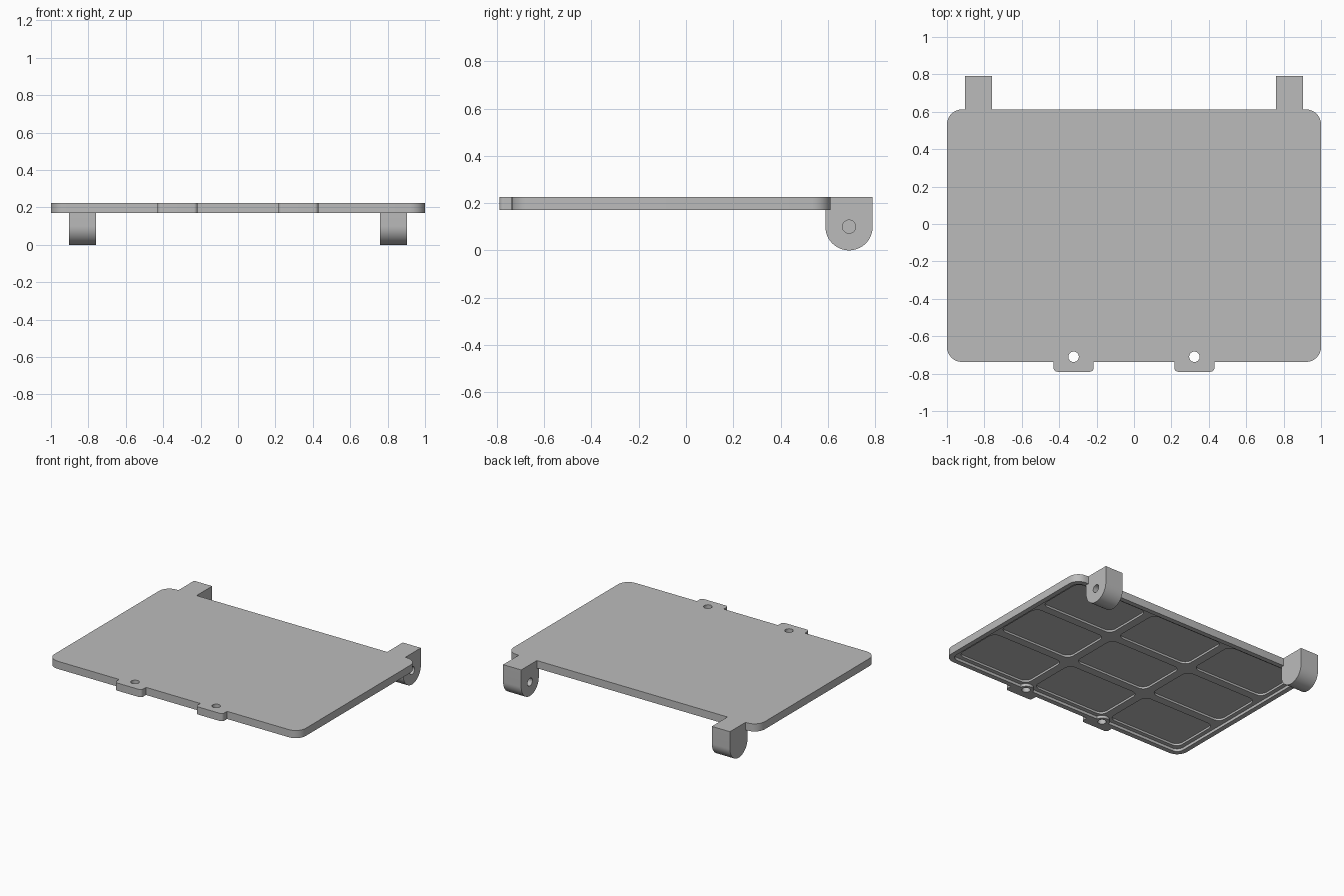
import bpy, bmesh, math
from mathutils import Matrix

if "Cube" in bpy.data.objects:
    bpy.data.objects.remove(bpy.data.objects["Cube"], do_unlink=True)

grey = bpy.data.materials.new("plain grey")
grey.use_nodes = True
grey.diffuse_color = (0.5, 0.5, 0.5, 1)
grey.node_tree.nodes["Principled BSDF"].inputs["Base Color"].default_value = (0.5, 0.5, 0.5, 1)

TOP, BOTTOM = 0.225, 0.17
MID_Y, WIDTH, DEPTH = -0.0625, 2.0, 1.35


def arc(cx, cy, r, start, end, steps):
    return [(cx + r * math.cos(math.radians(start + (end - start) * i / steps)),
             cy + r * math.sin(math.radians(start + (end - start) * i / steps)))
            for i in range(steps + 1)]


def rounded(cx, cy, w, d, r):
    points = []
    for k, (sx, sy) in enumerate([(1, 1), (-1, 1), (-1, -1), (1, -1)]):
        points += arc(cx + sx * (w / 2 - r), cy + sy * (d / 2 - r), r, 90 * k, 90 * k + 90, 8)
    return points


def circle(cx, cy, r):
    return arc(cx, cy, r, 0, 360, 32)[:-1]


def prism(name, outline, low, high, matrix=None):
    bm = bmesh.new()
    face = bm.faces.new([bm.verts.new((x, y, low)) for x, y in outline])
    side = bmesh.ops.extrude_face_region(bm, geom=[face])["geom"]
    bmesh.ops.translate(bm, vec=(0, 0, high - low),
                        verts=[v for v in side if isinstance(v, bmesh.types.BMVert)])
    if matrix:
        bm.transform(matrix)
    bmesh.ops.recalc_face_normals(bm, faces=bm.faces)
    mesh = bpy.data.meshes.new(name)
    bm.to_mesh(mesh)
    bm.free()
    mesh.materials.append(grey)
    obj = bpy.data.objects.new(name, mesh)
    bpy.context.collection.objects.link(obj)
    return obj


def activate(obj):
    bpy.ops.object.select_all(action="DESELECT")
    obj.select_set(True)
    bpy.context.view_layer.objects.active = obj


def combine(target, tool, operation):
    mod = target.modifiers.new("shape", "BOOLEAN")
    mod.operation, mod.solver, mod.object = operation, "EXACT", tool
    activate(target)
    bpy.ops.object.modifier_apply(modifier=mod.name)
    bpy.data.objects.remove(tool, do_unlink=True)


def finish(obj):
    activate(obj)
    bpy.ops.object.shade_smooth_by_angle(angle=math.radians(30))


# Lid plate with two front tabs
plate = prism("lid_plate", rounded(0, MID_Y, WIDTH, DEPTH, 0.08), BOTTOM, TOP)
for s in (-1, 1):
    combine(plate, prism("tab", rounded(s * 0.323, -0.745, 0.213, 0.09, 0.02), BOTTOM, TOP), "UNION")

# Stepped underside: shallow recess inside the rim, then nine pockets
RIM, MARGIN, GAP = 0.035, 0.065, 0.06
combine(plate, prism("recess", rounded(0, MID_Y, WIDTH - 2 * RIM, DEPTH - 2 * RIM, 0.05),
                     BOTTOM - 0.05, 0.19), "DIFFERENCE")
pocket_w = (WIDTH - 2 * MARGIN - 2 * GAP) / 3
pocket_d = (DEPTH - 2 * MARGIN - 2 * GAP) / 3
for i in (-1, 0, 1):
    for j in (-1, 0, 1):
        outline = rounded(i * (pocket_w + GAP), MID_Y + j * (pocket_d + GAP),
                          pocket_w, pocket_d, 0.05)
        combine(plate, prism("pocket", outline, BOTTOM - 0.05, 0.205), "DIFFERENCE")

# Bosses and screw holes at the tabs
for s in (-1, 1):
    combine(plate, prism("boss", circle(s * 0.323, -0.71, 0.05), BOTTOM, 0.215), "UNION")
    combine(plate, prism("hole", circle(s * 0.323, -0.71, 0.028), 0, 0.4), "DIFFERENCE")
finish(plate)

# Hinge lugs: rounded profile in the y-z plane, extruded along x
to_side = Matrix(((0, 0, 1, 0), (1, 0, 0, 0), (0, 1, 0, 0), (0, 0, 0, 1)))
profile = arc(0.69, 0.1, 0.1, 180, 360, 32) + [(0.79, TOP), (0.59, TOP)]
for name, s in (("left_hinge_lug", 1), ("right_hinge_lug", -1)):
    x = s * 0.831
    lug = prism(name, profile, x - 0.072, x + 0.072, to_side)
    combine(lug, prism("pin_hole", circle(0.69, 0.1, 0.028), x - 0.2, x + 0.2, to_side), "DIFFERENCE")
    finish(lug)
